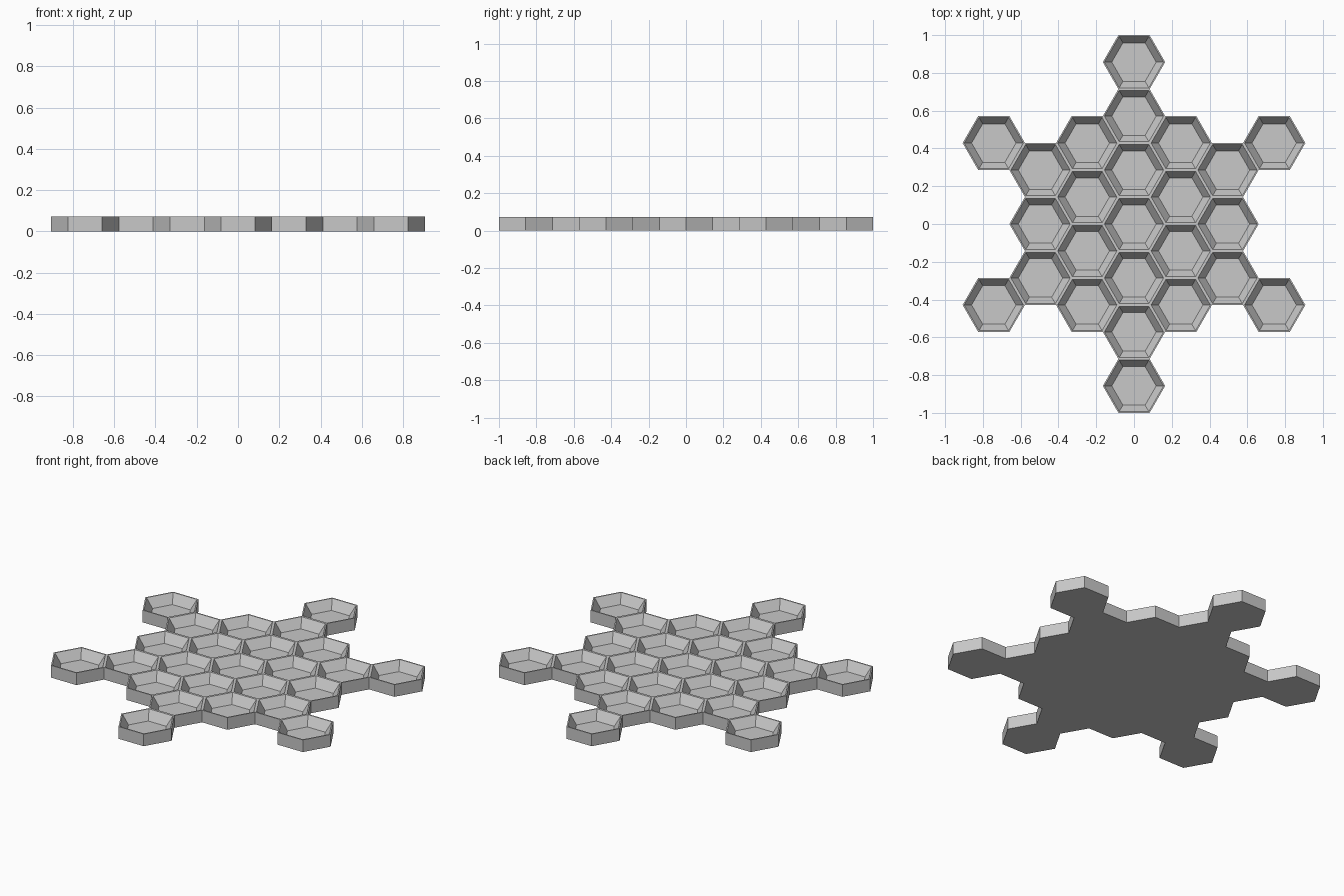
import bpy, bmesh
from math import cos, sin, pi, sqrt

cube = bpy.data.objects.get("Cube")
if cube:
    bpy.data.objects.remove(cube)

PITCH = 2 / 7                # distance between neighbouring cells
RADIUS = PITCH / sqrt(3)     # cell corner radius
HEIGHT = 0.072
RIM = 0.007                  # flat lip around each cell
SLOPE = 0.034                # plan width of the sloping inner wall
DEPTH = 0.054

# One plain material
grey = bpy.data.materials.new("light grey")
colour = (0.58, 0.58, 0.58, 1)
grey.use_nodes = True
grey.diffuse_color = colour
grey.node_tree.nodes["Principled BSDF"].inputs["Base Color"].default_value = colour


def cell_centres():
    """Two full rings of cells, plus one cell at each of the six tips."""
    for q in range(-3, 4):
        for r in range(-3, 4):
            ring = max(abs(q), abs(r), abs(q + r))
            is_tip = ring == 3 and 0 in (q, r, q + r)
            if ring <= 2 or is_tip:
                yield 1.5 * RADIUS * q, PITCH * (r + q / 2)


# Honeycomb footprint, welded into one sheet
bm = bmesh.new()
for cx, cy in cell_centres():
    corners = [(cx + RADIUS * cos(k * pi / 3), cy + RADIUS * sin(k * pi / 3), 0)
               for k in range(6)]
    bm.faces.new([bm.verts.new(c) for c in corners])
bmesh.ops.remove_doubles(bm, verts=bm.verts, dist=0.001)

# Solid tray body
body = bmesh.ops.extrude_face_region(bm, geom=bm.faces[:], use_keep_orig=True)
raised = [g for g in body["geom"] if isinstance(g, bmesh.types.BMVert)]
bmesh.ops.translate(bm, verts=raised, vec=(0, 0, HEIGHT))
bmesh.ops.recalc_face_normals(bm, faces=bm.faces)
bm.normal_update()

# Lip and sloping recess of every cell
tops = [f for f in bm.faces if f.normal.z > 0.9]
bmesh.ops.inset_individual(bm, faces=tops, thickness=RIM, use_even_offset=True)
bmesh.ops.inset_individual(bm, faces=tops, thickness=SLOPE, use_even_offset=True)
for floor in tops:
    for v in floor.verts:
        v.co.z = HEIGHT - DEPTH

mesh = bpy.data.meshes.new("honeycomb_tray")
bm.to_mesh(mesh)
bm.free()
mesh.materials.append(grey)
tray = bpy.data.objects.new("honeycomb_tray", mesh)
bpy.context.collection.objects.link(tray)
